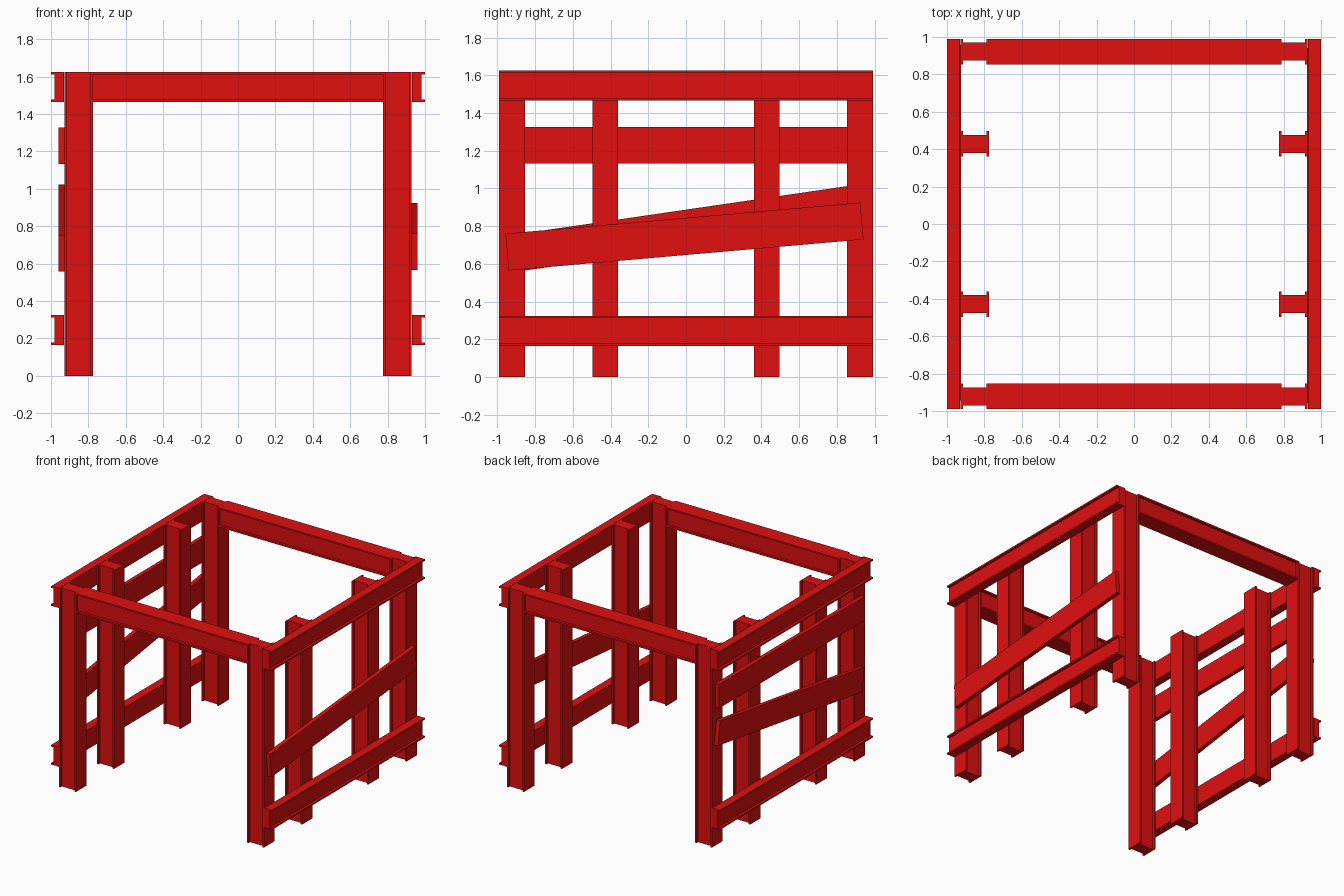
import bpy, bmesh, math
from mathutils import Vector

if "Cube" in bpy.data.objects:
    bpy.data.objects.remove(bpy.data.objects["Cube"])

red = bpy.data.materials.new("red_paint")
red.diffuse_color = (0.75, 0.005, 0.005, 1)
red.use_nodes = True
red.node_tree.nodes["Principled BSDF"].inputs["Base Color"].default_value = red.diffuse_color

H = 1.625       # overall height
LIP = 0.013     # flange thickness
CUT = 0.02      # depth of the side recess


def prism(name, points, vec):
    """Extrude a planar outline along vec."""
    bm = bmesh.new()
    face = bm.faces.new([bm.verts.new(p) for p in points])
    ext = bmesh.ops.extrude_face_region(bm, geom=[face], use_keep_orig=True)
    verts = [g for g in ext["geom"] if isinstance(g, bmesh.types.BMVert)]
    bmesh.ops.translate(bm, verts=verts, vec=Vector(vec))
    bmesh.ops.recalc_face_normals(bm, faces=bm.faces)
    mesh = bpy.data.meshes.new(name)
    bm.to_mesh(mesh)
    bm.free()
    mesh.materials.append(red)
    obj = bpy.data.objects.new(name, mesh)
    bpy.context.collection.objects.link(obj)
    return obj


def beam_outline(a0, a1, b0, b1, both=True):
    """I outline: flanges at a0 and a1, recessed at b1 (and b0 if both)."""
    pts = [(a0, b0), (a0, b1), (a0 + LIP, b1), (a0 + LIP, b1 - CUT),
           (a1 - LIP, b1 - CUT), (a1 - LIP, b1), (a1, b1), (a1, b0)]
    if both:
        pts += [(a1 - LIP, b0), (a1 - LIP, b0 + CUT),
                (a0 + LIP, b0 + CUT), (a0 + LIP, b0)]
    return pts


def plank(name, side, y, z, angle):
    """Flat board nailed to the outside of the posts."""
    c, s = math.cos(angle), math.sin(angle)
    corners = [(-0.944, -0.098), (0.944, -0.098), (0.944, 0.098), (-0.944, 0.098)]
    pts = [(side * 0.926, y + u * c - v * s, z + u * s + v * c) for u, v in corners]
    prism(name, pts, (side * 0.034, 0, 0))


for side, label in ((-1, "left"), (1, "right")):
    # Upright posts
    for i, y in enumerate((-0.922, -0.428, 0.428, 0.922)):
        outline = beam_outline(0.775, 0.928, y - 0.068, y + 0.068)
        prism(f"{label}_post_{i + 1}", [(side * a, b, 0) for a, b in outline], (0, 0, H))
    # Long side rails, recessed on the outer face
    for part, z0 in (("lower", 0.165), ("upper", 1.465)):
        outline = beam_outline(z0, z0 + 0.16, 0.93, 1.0, both=False)
        prism(f"{label}_{part}_rail", [(side * b, -0.99, a) for a, b in outline],
              (0, 1.98, 0))

# Top cross beams between the corner posts
for y, label in ((-0.922, "front"), (0.922, "back")):
    outline = beam_outline(1.465, H, y - 0.068, y + 0.068)
    prism(f"{label}_cross_beam", [(-0.785, b, a) for a, b in outline], (1.57, 0, 0))

# Boards on the sides
plank("right_slanted_plank", 1, -0.008, 0.745, math.radians(5.0))
plank("left_slanted_plank", -1, 0.01, 0.79, math.radians(8.3))
plank("left_level_plank", -1, 0.0, 1.229, 0)
